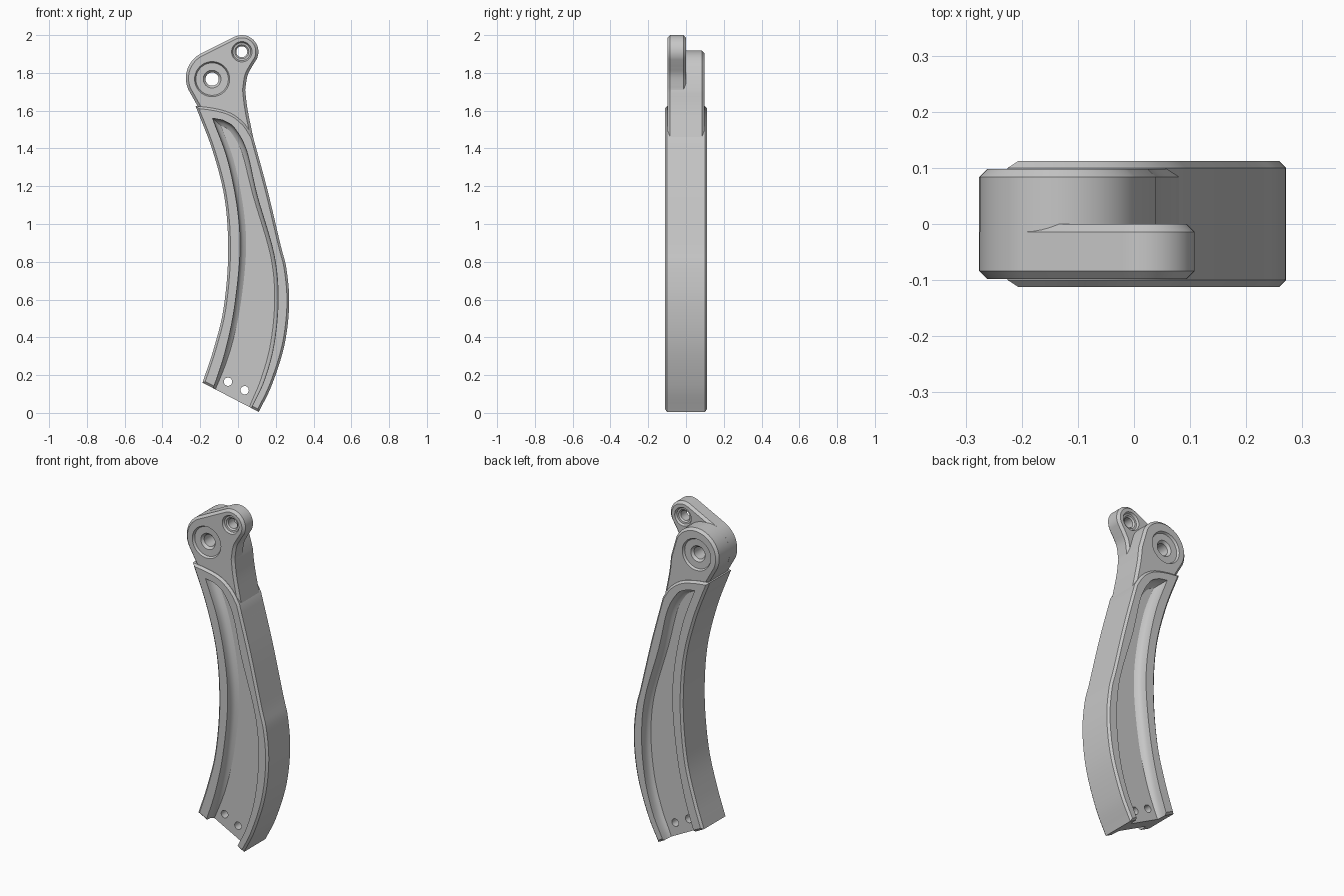
import bpy, bmesh
from math import sin, cos, radians
from mathutils import Vector

if "Cube" in bpy.data.objects:
    bpy.data.objects.remove(bpy.data.objects["Cube"])

COLOUR = (0.57, 0.57, 0.57, 1)
grey = bpy.data.materials.new("plain grey")
grey.use_nodes = True
grey.diffuse_color = COLOUR
grey.node_tree.nodes["Principled BSDF"].inputs["Base Color"].default_value = COLOUR


def spline(pts, steps=6):
    """Smooth open curve through the points."""
    p = [Vector(q) for q in pts]
    p = [2 * p[0] - p[1]] + p + [2 * p[-1] - p[-2]]
    out = []
    for a, b, c, d in zip(p, p[1:], p[2:], p[3:]):
        for i in range(steps):
            t = i / steps
            out.append(0.5 * (2 * b + (c - a) * t + (2 * a - 5 * b + 4 * c - d) * t ** 2
                              + (3 * b - a - 3 * c + d) * t ** 3))
    return out + [p[-2]]


def arc(centre, r, start, end, n=20):
    angles = [radians(start + (end - start) * i / n) for i in range(n + 1)]
    return [Vector((centre[0] + r * cos(a), centre[1] + r * sin(a))) for a in angles]


def inset(pts, d):
    """Shrink a closed outline by d with mitred corners."""
    n = len(pts)
    side = 1 if sum(pts[i - 1].cross(pts[i]) for i in range(n)) > 0 else -1
    out = []
    for i in range(n):
        e1 = (pts[i] - pts[i - 1]).normalized()
        e2 = (pts[(i + 1) % n] - pts[i]).normalized()
        normals = Vector((-e1.y - e2.y, e1.x + e2.x)) * side
        out.append(pts[i] + normals * (d / max(1 + e1.dot(e2), 0.2)))
    return out


def loft(name, layers):
    """Closed solid through a stack of (y, outline) layers."""
    bm = bmesh.new()
    rings = [[bm.verts.new((p.x, y, p.y)) for p in outline] for y, outline in layers]
    bm.faces.new(rings[0])
    bm.faces.new(rings[-1])
    n = len(rings[0])
    for a, b in zip(rings, rings[1:]):
        for i in range(n):
            j = (i + 1) % n
            bm.faces.new((a[i], a[j], b[j], b[i]))
    bmesh.ops.recalc_face_normals(bm, faces=bm.faces)
    mesh = bpy.data.meshes.new(name)
    bm.to_mesh(mesh)
    bm.free()
    mesh.materials.append(grey)
    ob = bpy.data.objects.new(name, mesh)
    bpy.context.collection.objects.link(ob)
    return ob


def bore(name, centre, profile):
    """Round cutter from (y, radius) steps."""
    return loft(name, [(y, arc(centre, r, 0, 360, 40)[:-1]) for y, r in profile])


def cut(ob, cutters):
    bpy.context.view_layer.objects.active = ob
    for c in cutters:
        c.hide_render = True
        m = ob.modifiers.new("cut", "BOOLEAN")
        m.operation, m.solver, m.object = "DIFFERENCE", "EXACT", c
        bpy.ops.object.modifier_apply(modifier=m.name)


# Curved grip body with chamfered rims
left = spline([(-0.225, 1.625), (-0.135, 1.39), (-0.07, 1.13), (-0.052, 0.84),
               (-0.077, 0.55), (-0.13, 0.335), (-0.188, 0.16)])
right = spline([(0.11, 0.005), (0.18, 0.15), (0.246, 0.36), (0.271, 0.575),
                (0.257, 0.76), (0.225, 0.89), (0.156, 1.18), (0.08, 1.46)])
top = spline([(0.08, 1.46), (0.035, 1.53), (-0.035, 1.585), (-0.125, 1.612), (-0.225, 1.625)], 3)
outline = left + right + top[1:-1]
W, C = 0.112, 0.012
rim = inset(outline, C)
body = loft("grip_body", [(-W, rim), (-W + C, outline), (W - C, outline), (W, rim)])

# Coved pockets on both faces, open at the bottom
pocket_rim = (spline([(-0.135, 1.56), (-0.055, 1.34), (-0.002, 1.075), (0.01, 0.84),
                      (-0.02, 0.55), (-0.065, 0.335), (-0.115, 0.175), (-0.17, 0.03)])
              + spline([(0.03, -0.06), (0.08, 0.045), (0.14, 0.175), (0.19, 0.36), (0.212, 0.6),
                        (0.19, 0.84), (0.1, 1.155), (0.045, 1.39), (-0.02, 1.51), (-0.08, 1.55)]))
pocket_floor = (spline([(-0.09, 1.52), (-0.022, 1.335), (0.03, 1.075), (0.042, 0.84),
                        (0.01, 0.55), (-0.04, 0.335), (-0.098, 0.175), (-0.165, 0.03)])
                + spline([(0.028, -0.06), (0.068, 0.05), (0.122, 0.18), (0.172, 0.365),
                          (0.194, 0.6), (0.172, 0.835), (0.08, 1.15), (0.022, 1.375),
                          (-0.03, 1.475), (-0.065, 1.51)]))
cutters = []
for s, label in ((-1, "front"), (1, "back")):
    cove = [(0.15, 0), (0.09, 0), (0.073, 0.15), (0.06, 0.45), (0.05, 1)]
    cutters.append(loft(label + "_pocket_cutter", [
        (s * y, [a.lerp(b, t) for a, b in zip(pocket_rim, pocket_floor)]) for y, t in cove]))
for label, centre in (("left", (0.035, 0.12)), ("right", (-0.053, 0.165))):
    cutters.append(bore(label + "_pin_cutter", centre, [(-0.2, 0.022), (0.2, 0.022)]))
cut(body, cutters)

# Pivot head: full-depth lobe plus a front plate that carries the ear
LOBE, PIVOT, EAR = (-0.13, 1.772), (-0.137, 1.767), (0.02, 1.912)
foot = [Vector(p) for p in ((0.084, 1.44), (0.05, 1.43), (0.025, 1.48), (-0.015, 1.545),
                            (-0.08, 1.575), (-0.125, 1.582), (-0.2, 1.6))]
neck = spline([(0.038, 1.71), (0.05, 1.61), (0.08, 1.46)], 5)
lobe_outline = arc(LOBE, 0.146, 205, 25, 32) + neck + foot
ear_outline = (arc(LOBE, 0.146, 205, 118) + arc(EAR, 0.088, 118, -28)
               + spline([(0.075, 1.835), (0.05, 1.785), (0.038, 1.71)])[:-1] + neck + foot)
H, B = 0.098, 0.014
ear_rim = inset(ear_outline, B)
lobe = loft("pivot_lobe", [(-0.08, lobe_outline), (H - B, lobe_outline),
                           (H, inset(lobe_outline, B))])
ear = loft("ear_plate", [(-H, ear_rim), (B - H, ear_outline), (-B, ear_outline), (0, ear_rim)])

# Countersunk holes with shallow recesses
half = [(0.2, 0.093), (0.098, 0.093), (0.085, 0.086), (0.084, 0.047), (0.07, 0.035)]
pivot_bore = bore("pivot_bore_cutter", PIVOT, [(-y, r) for y, r in half] + half[::-1])
half = [(0.2, 0.054), (0.049, 0.054), (0.037, 0.047), (0.036, 0.037), (0.028, 0.029)]
ear_bore = bore("ear_bore_cutter", EAR, [(-y - 0.049, r) for y, r in half]
                + [(y - 0.049, r) for y, r in half[::-1]])
cut(lobe, [pivot_bore])
cut(ear, [pivot_bore, ear_bore])

# Remove used cutters and smooth the curved sides
for c in cutters + [pivot_bore, ear_bore]:
    bpy.data.objects.remove(c)
for ob in (body, lobe, ear):
    bpy.ops.object.select_all(action="DESELECT")
    ob.select_set(True)
    bpy.context.view_layer.objects.active = ob
    bpy.ops.object.shade_smooth_by_angle(angle=radians(28))
